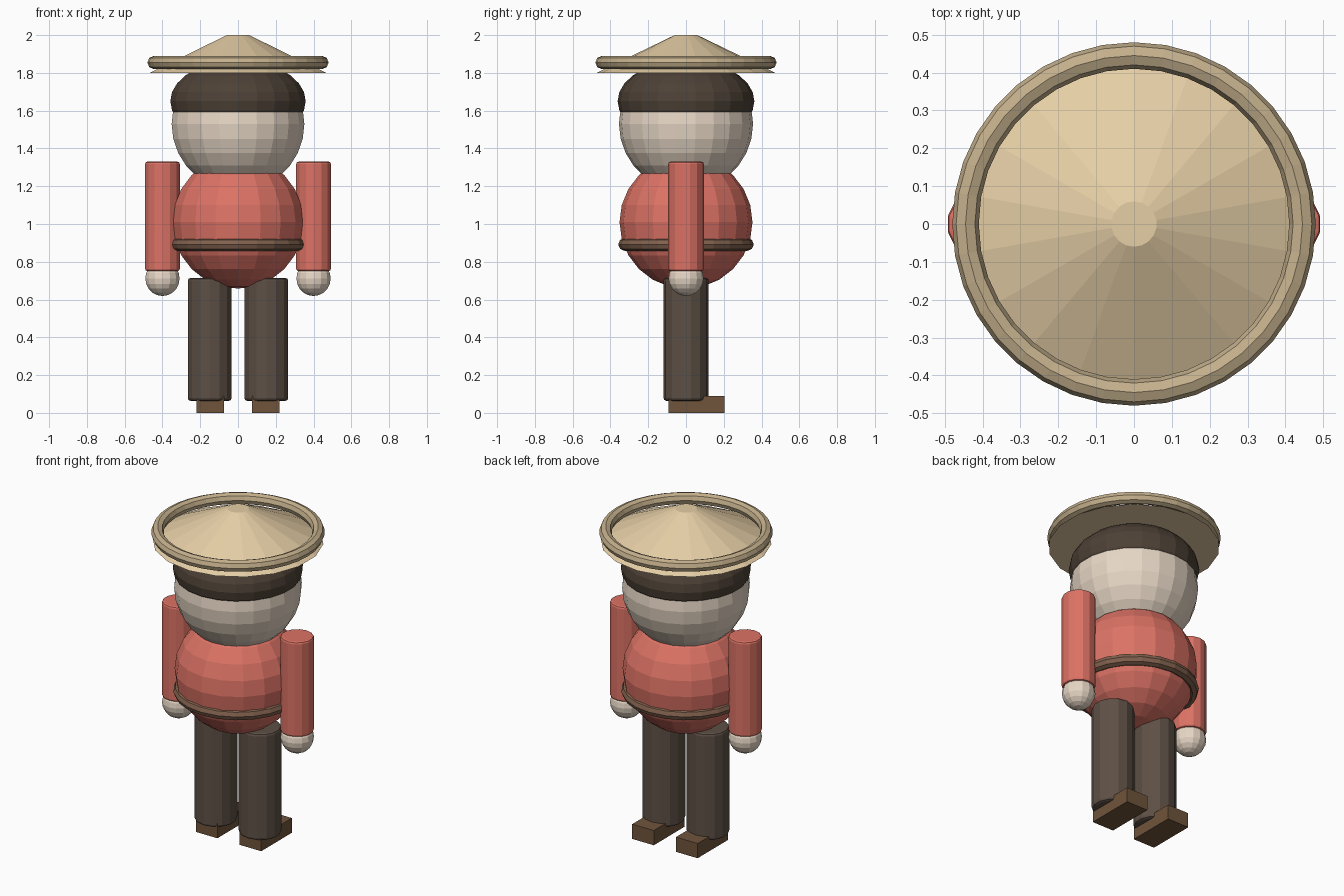
import bpy
import bmesh
import math
from mathutils import Matrix

if "Cube" in bpy.data.objects:
    bpy.data.objects.remove(bpy.data.objects["Cube"])


def material(name, rgb):
    m = bpy.data.materials.new(name)
    m.diffuse_color = (*rgb, 1)
    m.use_nodes = True
    m.node_tree.nodes["Principled BSDF"].inputs["Base Color"].default_value = m.diffuse_color
    return m


STRAW = material("straw", (0.79, 0.62, 0.38))
BRIM = material("brim_straw", (0.55, 0.43, 0.26))
HAIR = material("hair", (0.075, 0.053, 0.037))
SKIN = material("skin", (0.80, 0.68, 0.56))
RED = material("red_cloth", (0.72, 0.17, 0.13))
BELT = material("belt_leather", (0.22, 0.12, 0.075))
TROUSER = material("trouser_cloth", (0.11, 0.08, 0.06))
SHOE = material("shoe_leather", (0.16, 0.09, 0.045))


def add_object(name, bm, mat, loc):
    mesh = bpy.data.meshes.new(name)
    bm.to_mesh(mesh)
    bm.free()
    mesh.materials.append(mat)
    obj = bpy.data.objects.new(name, mesh)
    obj.location = loc
    bpy.context.collection.objects.link(obj)
    return obj


def ball(name, mat, loc, radius, segments, rings, z_scale=1.0):
    bm = bmesh.new()
    bmesh.ops.create_uvsphere(bm, u_segments=segments, v_segments=rings, radius=radius,
                              matrix=Matrix.Diagonal((1, 1, z_scale, 1)))
    return add_object(name, bm, mat, loc)


def cone(name, mat, loc, r_bottom, r_top, height, sides, bevel=0.0):
    bm = bmesh.new()
    bmesh.ops.create_cone(bm, cap_ends=True, segments=sides, radius1=r_bottom,
                          radius2=r_top, depth=height)
    if bevel:
        rims = [e for e in bm.edges if abs(e.verts[0].co.z - e.verts[1].co.z) < 1e-5]
        bmesh.ops.bevel(bm, geom=rims, offset=bevel, segments=2, profile=0.5,
                        affect='EDGES')
    return add_object(name, bm, mat, loc)


def ring(name, mat, z, major, minor, segments, sides):
    bm = bmesh.new()
    loops = []
    for i in range(segments):
        a = math.pi / 2 + 2 * math.pi * i / segments
        loop = []
        for j in range(sides):
            b = 2 * math.pi * j / sides
            r = major + minor * math.cos(b)
            loop.append(bm.verts.new((r * math.cos(a), r * math.sin(a), minor * math.sin(b))))
        loops.append(loop)
    for i in range(segments):
        p, q = loops[i], loops[(i + 1) % segments]
        for j in range(sides):
            k = (j + 1) % sides
            bm.faces.new((p[j], q[j], q[k], p[k]))
    return add_object(name, bm, mat, (0, 0, z))


def box(name, mat, loc, size):
    bm = bmesh.new()
    bmesh.ops.create_cube(bm, size=1, matrix=Matrix.Diagonal((*size, 1)))
    return add_object(name, bm, mat, loc)


# Torso, belt, head and hair
ball("torso", RED, (0, 0, 1.01), 0.352, 18, 12)
ring("belt", BELT, 0.892, 0.325, 0.034, 22, 8)
ball("head", SKIN, (0, 0, 1.53), 0.355, 22, 14)
ball("hair", HAIR, (0, 0, 1.65), 0.362, 22, 14, 0.6)

# Conical hat with a separate rolled brim
cone("hat", STRAW, (0, 0, 1.90), 0.474, 0.06, 0.20, 18)
ring("hat_brim", BRIM, 1.855, 0.445, 0.035, 36, 8)

# Limbs on both sides
for side, s in (("left", -1), ("right", 1)):
    cone(side + "_arm", RED, (0.4 * s, 0, 1.04), 0.094, 0.094, 0.58, 14, 0.012)
    ball(side + "_hand", SKIN, (0.4 * s, 0, 0.712), 0.093, 14, 10)
    cone(side + "_leg", TROUSER, (0.15 * s, 0, 0.389), 0.119, 0.119, 0.65, 14, 0.014)
    box(side + "_shoe", SHOE, (0.148 * s, 0.056, 0.045), (0.146, 0.295, 0.09))
